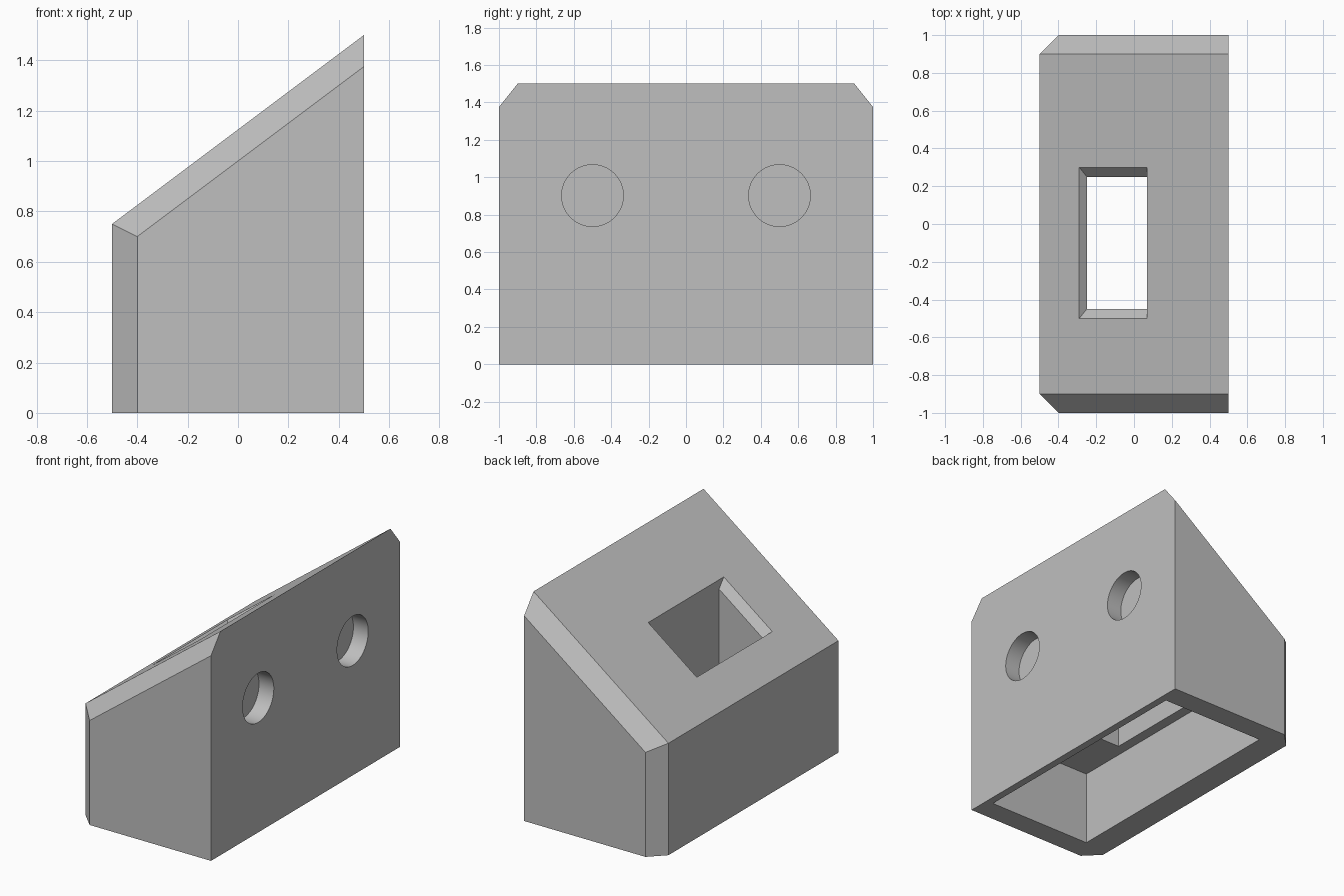
import bpy, bmesh, math
from mathutils import Matrix

cube = bpy.data.objects.get("Cube")
if cube:
    bpy.data.objects.remove(cube)

grey = bpy.data.materials.new("plain_grey")
grey.use_nodes = True
colour = (0.52, 0.52, 0.52, 1)
grey.diffuse_color = colour
grey.node_tree.nodes["Principled BSDF"].inputs["Base Color"].default_value = colour


def slope(x):
    """Height of the sloping top at x."""
    return 1.125 + 0.75 * x


def add_object(name, bm):
    bmesh.ops.recalc_face_normals(bm, faces=bm.faces)
    mesh = bpy.data.meshes.new(name)
    bm.to_mesh(mesh)
    bm.free()
    mesh.materials.append(grey)
    obj = bpy.data.objects.new(name, mesh)
    bpy.context.collection.objects.link(obj)
    return obj


def hull(name, points):
    """Convex solid around the given points."""
    bm = bmesh.new()
    for p in points:
        bm.verts.new(p)
    bmesh.ops.convex_hull(bm, input=bm.verts)
    bmesh.ops.dissolve_limit(bm, angle_limit=0.01, verts=bm.verts, edges=bm.edges)
    return add_object(name, bm)


def box(name, xs, ys, zs):
    return hull(name, [(x, y, z) for x in xs for y in ys for z in zs])


def cut(target, cutter):
    cutter.hide_render = True
    mod = target.modifiers.new("cut", 'BOOLEAN')
    mod.operation = 'DIFFERENCE'
    mod.solver = 'EXACT'
    mod.object = cutter
    bpy.context.view_layer.objects.active = target
    bpy.ops.object.modifier_apply(modifier=mod.name)
    bpy.data.objects.remove(cutter)


# Wedge body with chamfered sides
points = []
for s in (-1, 1):
    for x, y in ((-0.5, 0.9), (-0.4, 1), (0.5, 1)):
        points += [(x, s * y, 0), (x, s * y, slope(x) - 1.25 * (y - 0.9))]
    points.append((0.5, s * 0.9, slope(0.5)))
body = hull("wedge_housing", points)

# Open cavity underneath
cut(body, box("cavity_cutter", (-0.32, 0.45), (-0.85, 0.85), (-0.2, 0.5)))

# Window shaft from the slope down to the cavity
cut(body, box("shaft_cutter", (-0.25, 0.07), (-0.45, 0.25), (0.4, 1.3)))

# Flared rim on three sides of the window
flare = []
for t in (0, 2):
    for x in (-0.25 - 0.04 * t, 0.07):
        for y in (-0.45 - 0.05 * t, 0.25 + 0.05 * t):
            flare.append((x, y, slope(x) + 0.0625 * (t - 1)))
cut(body, hull("flare_cutter", flare))

# Two blind round holes in the tall wall
for y in (-0.5, 0.5):
    bm = bmesh.new()
    bmesh.ops.create_cone(
        bm, cap_ends=True, segments=64, radius1=0.165, radius2=0.165, depth=0.22,
        matrix=Matrix.Translation((0.5, y, 0.902)) @ Matrix.Rotation(math.pi / 2, 4, 'Y'))
    cut(body, add_object("hole_cutter", bm))

# Smooth hole walls, sharp edges everywhere else
bpy.ops.object.select_all(action='DESELECT')
body.select_set(True)
bpy.context.view_layer.objects.active = body
bpy.ops.object.shade_smooth_by_angle(angle=math.radians(30))
